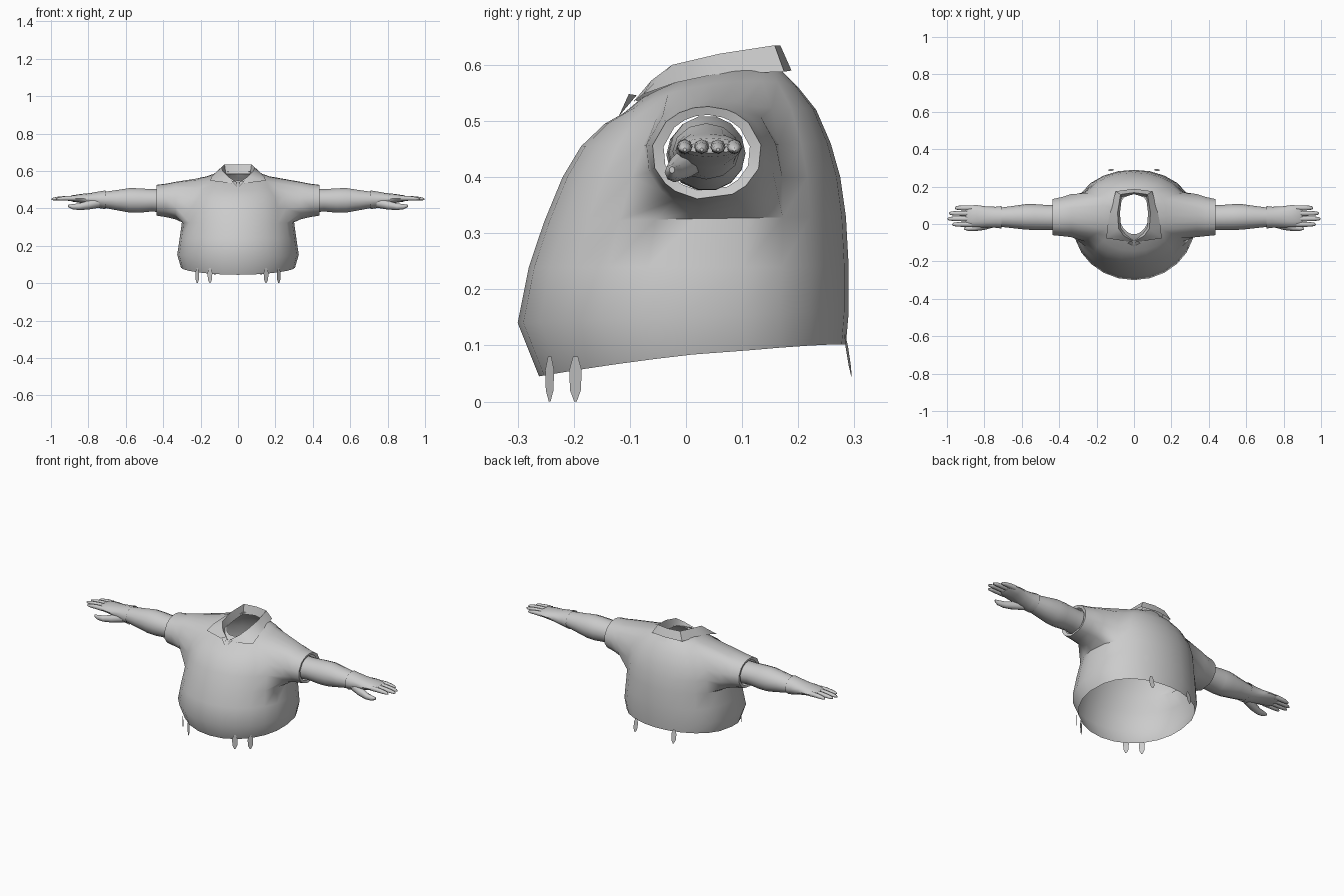
import bpy, bmesh
from math import sin, cos, pi, atan2, sqrt

if "Cube" in bpy.data.objects:
    bpy.data.objects.remove(bpy.data.objects["Cube"])


def finish(name, bm, mirror=False, angle=50):
    bmesh.ops.recalc_face_normals(bm, faces=bm.faces)
    me = bpy.data.meshes.new(name)
    bm.to_mesh(me)
    bm.free()
    ob = bpy.data.objects.new(name, me)
    bpy.context.collection.objects.link(ob)
    if mirror:
        m = ob.modifiers.new("Mirror", 'MIRROR')
        m.merge_threshold = 0.0005
    bpy.ops.object.select_all(action='DESELECT')
    ob.select_set(True)
    bpy.context.view_layer.objects.active = ob
    bpy.ops.object.shade_smooth_by_angle(angle=angle * pi / 180)
    return ob


def bridge(bm, a, b, closed=True):
    n = len(a)
    for i in range(n if closed else n - 1):
        j = (i + 1) % n
        bm.faces.new((a[i], a[j], b[j], b[i]))


def tube(bm, rings, n, cap_end=False):
    """Loft along x; each ring is (x, y, z, radius_y, radius_z)."""
    prev = None
    for x, y, z, ry, rz in rings:
        ring = [bm.verts.new((x, y + ry * cos(2 * pi * i / n), z + rz * sin(2 * pi * i / n)))
                for i in range(n)]
        if prev:
            bridge(bm, prev, ring)
        prev = ring
    if cap_end:
        bm.faces.new(prev)


# Shirt body: (z front, z back, y front, y back, half width, side lift)
N = 24
BODY = [
    (.045, .102, -.262, .285, .305, .005),
    (.140, .160, -.300, .290, .325, 0),
    (.240, .240, -.280, .290, .312, 0),
    (.320, .330, -.253, .285, .300, 0),
    (.400, .400, -.220, .275, .295, 0),
    (.455, .460, -.187, .258, .280, 0),
    (.495, .520, -.145, .232, .235, .010),
    (.515, .560, -.110, .200, .175, .025),
    (.540, .590, -.080, .170, .110, .018),
    (.550, .600, -.055, .165, .080, 0),
]
bm = bmesh.new()
rows = []
for zf, zb, yf, yb, w, lift in BODY:
    row = []
    for i in range(N):
        t = 2 * pi * i / N
        c = cos(t)
        depth = c if c > 0 else -abs(c) ** .78
        y = (yf + yb) / 2 - (yb - yf) / 2 * depth
        z = zb + (zf - zb) * ((1 + c) / 2) ** 1.3 + lift * sin(t) ** 2
        row.append(bm.verts.new((w * sin(t), y, z)))
    rows.append(row)
for r in range(len(rows) - 1):
    for i in range(N):
        if 3 <= r <= 6 and (4 <= i <= 7 or 16 <= i <= 19):
            continue  # sleeve opening
        j = (i + 1) % N
        bm.faces.new((rows[r][i], rows[r][j], rows[r + 1][j], rows[r + 1][i]))

# Short sleeves grown from the openings
for side, c0 in ((1, 4), (-1, 16)):
    loop = [rows[3][c0 + k] for k in range(4)] + [rows[3 + k][c0 + 4] for k in range(4)]
    loop += [rows[7][c0 + 4 - k] for k in range(4)] + [rows[7 - k][c0] for k in range(4)]
    angles = [atan2((v.co.z - .44) / .12, (v.co.y - .04) / .14) for v in loop]
    prev = loop
    for x, yc, zc, ry, rz in ((.335, .045, .441, .117, .101), (.385, .040, .442, .106, .090),
                              (.435, .037, .443, .098, .083), (.430, .037, .443, .078, .068)):
        ring = [bm.verts.new((side * x, yc + ry * cos(a), zc + rz * sin(a))) for a in angles]
        bridge(bm, prev, ring)
        prev = ring
finish("shirt", bm)

# Folded collar: inner base, fold line and outer edge (right half)
bm = bmesh.new()
collar = [
    [(0, .16, .585), (.065, .14, .585), (.075, .06, .57), (.07, -.02, .56), (.045, -.05, .545), (0, -.075, .525)],
    [(0, .168, .635), (.072, .158, .635), (.088, .06, .62), (.082, -.025, .60), (.055, -.062, .572), (.006, -.09, .538)],
    [(0, .188, .59), (.098, .175, .588), (.130, .05, .583), (.143, -.02, .568), (.148, -.076, .548), (.025, -.095, .533)],
]
lines = [[bm.verts.new(p) for p in line] for line in collar]
bridge(bm, lines[0], lines[1], False)
bridge(bm, lines[1], lines[2], False)
finish("collar", bm, True, 40)

# Small neck flaps below the collar
bm = bmesh.new()
bm.faces.new([bm.verts.new(p) for p in ((0, -.120, .508), (.036, -.102, .548), (.012, -.088, .546))])
finish("neck_flap", bm, True)

# Forearm
bm = bmesh.new()
tube(bm, [(.40, .035, .440, .070, .064), (.46, .035, .443, .066, .061), (.53, .037, .442, .069, .067),
          (.58, .038, .443, .068, .067), (.65, .037, .444, .059, .055), (.725, .036, .446, .050, .042)], 14)
finish("forearm", bm, True)

# Hand with flared wrist
bm = bmesh.new()
tube(bm, [(.708, .036, .446, .060, .050), (.74, .036, .446, .056, .045), (.79, .038, .449, .056, .033),
          (.84, .042, .453, .059, .024), (.885, .043, .453, .056, .017), (.90, .043, .452, .048, .009)], 12, True)
finish("hand", bm, True)

# Fingers
bm = bmesh.new()
for y, tip in ((-.002, .972), (.028, .998), (.057, .990), (.086, .958)):
    x0 = .868
    d = tip - x0
    tube(bm, [(x0, y, .454, .014, .014), (x0 + d * .4, y, .454, .0135, .013),
              (x0 + d * .75, y, .452, .012, .010), (x0 + d * .93, y, .450, .009, .007),
              (tip, y, .449, .003, .003)], 8, True)
finish("fingers", bm, True)

# Thumb
bm = bmesh.new()
tube(bm, [(.74, .010, .432, .025, .028), (.80, -.008, .418, .024, .024), (.85, -.021, .409, .017, .018),
          (.885, -.025, .409, .013, .014), (.908, -.025, .413, .005, .006)], 8, True)
finish("thumb", bm, True)

# Hanging leaf-shaped hem tabs: centre x, y, top z, bottom z, lean outward
bm = bmesh.new()
LEAF = ((-.006, 1), (.006, 1), (.015, .7), (.013, .25), (.003, 0), (-.003, 0), (-.013, .25), (-.015, .7))
for x, y, top, bottom, lean in ((.150, -.243, .08, 0, 0), (.218, -.197, .08, 0, 0), (.122, .283, .12, .045, .012)):
    length = sqrt(x * x + y * y)
    nx, ny = (x / length, y / length) if y < 0 else (.15, .99)
    bm.faces.new([bm.verts.new((x - ny * u + nx * lean * (1 - v), y + nx * u + ny * lean * (1 - v),
                                bottom + (top - bottom) * v)) for u, v in LEAF])
finish("hem_tab", bm, True)
